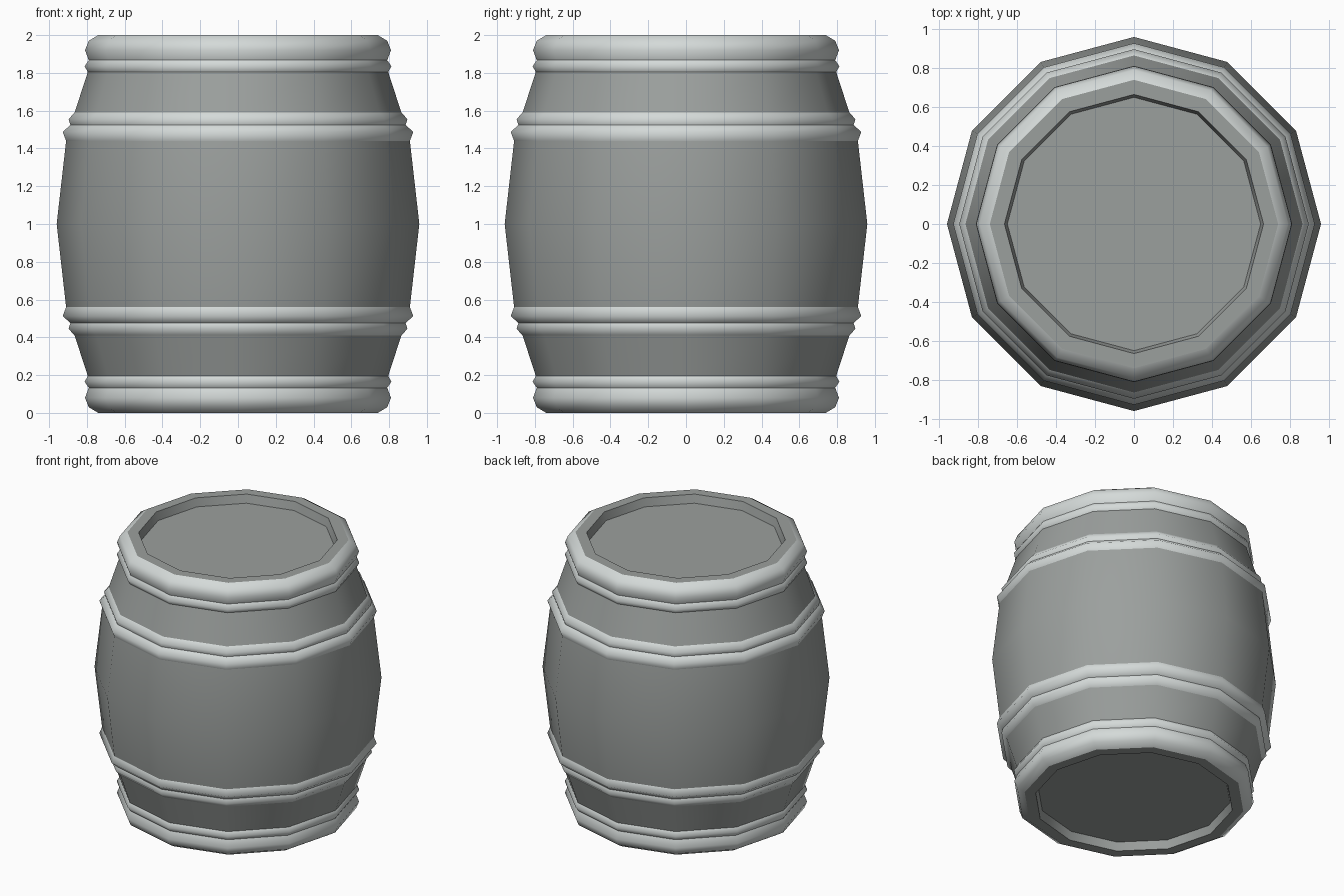
import bpy, bmesh, math

if "Cube" in bpy.data.objects:
    bpy.data.objects.remove(bpy.data.objects["Cube"])

SIDES = 12


def make_material(name, value):
    mat = bpy.data.materials.new(name)
    mat.use_nodes = True
    mat.diffuse_color = (*value, 1)
    mat.node_tree.nodes["Principled BSDF"].inputs["Base Color"].default_value = (*value, 1)
    return mat


WOOD = make_material("barrel grey", (0.33, 0.35, 0.34))
METAL = make_material("hoop light grey", (0.66, 0.70, 0.69))


def lathe(name, strips, mat):
    """Revolve (radius, height) strips; separate strips stay sharp against each other."""
    bm = bmesh.new()
    for strip in strips:
        rings = []
        for r, z in strip:
            ring = []
            for i in range(SIDES):
                a = math.tau * i / SIDES
                ring.append(bm.verts.new((r * math.cos(a), r * math.sin(a), z)))
            rings.append(ring)
        if len(rings) == 1:                      # a single ring is a flat disc
            bm.faces.new(rings[0] if strip[0][1] > 1 else rings[0][::-1])
        for low, high in zip(rings, rings[1:]):
            for i in range(SIDES):
                j = (i + 1) % SIDES
                bm.faces.new((low[i], low[j], high[j], high[i]))
    for face in bm.faces:
        face.smooth = len(face.verts) == 4
    mesh = bpy.data.meshes.new(name)
    bm.to_mesh(mesh)
    bm.free()
    mesh.materials.append(mat)
    obj = bpy.data.objects.new(name, mesh)
    bpy.context.collection.objects.link(obj)


def flipped(strips):
    return [[(r, 2 - z) for r, z in reversed(s)] for s in strips]


# Bulging middle staves
lathe("middle_staves", [[(0.91, 0.56), (0.96, 1), (0.91, 1.44)]], WOOD)

# Parts of the upper half, repeated upside down for the lower half
parts = [
    ("staves", WOOD, [[(0.865, 1.59), (0.795, 1.805)]]),
    ("middle_hoop", METAL, [
        [(0.91, 1.44), (0.928, 1.488), (0.887, 1.524)],
        [(0.887, 1.524), (0.897, 1.555), (0.865, 1.59)]]),
    ("end_hoop", METAL, [
        [(0.795, 1.805), (0.812, 1.835), (0.79, 1.867)],
        [(0.79, 1.867), (0.81, 1.92), (0.79, 1.97), (0.74, 2)]]),
    ("rim", WOOD, [
        [(0.74, 2), (0.665, 2)],
        [(0.665, 2), (0.65, 1.94)]]),
    ("lid", WOOD, [[(0.65, 1.94)]]),
]
for name, mat, strips in parts:
    lathe("upper_" + name, strips, mat)
    lathe("lower_" + name, flipped(strips), mat)
